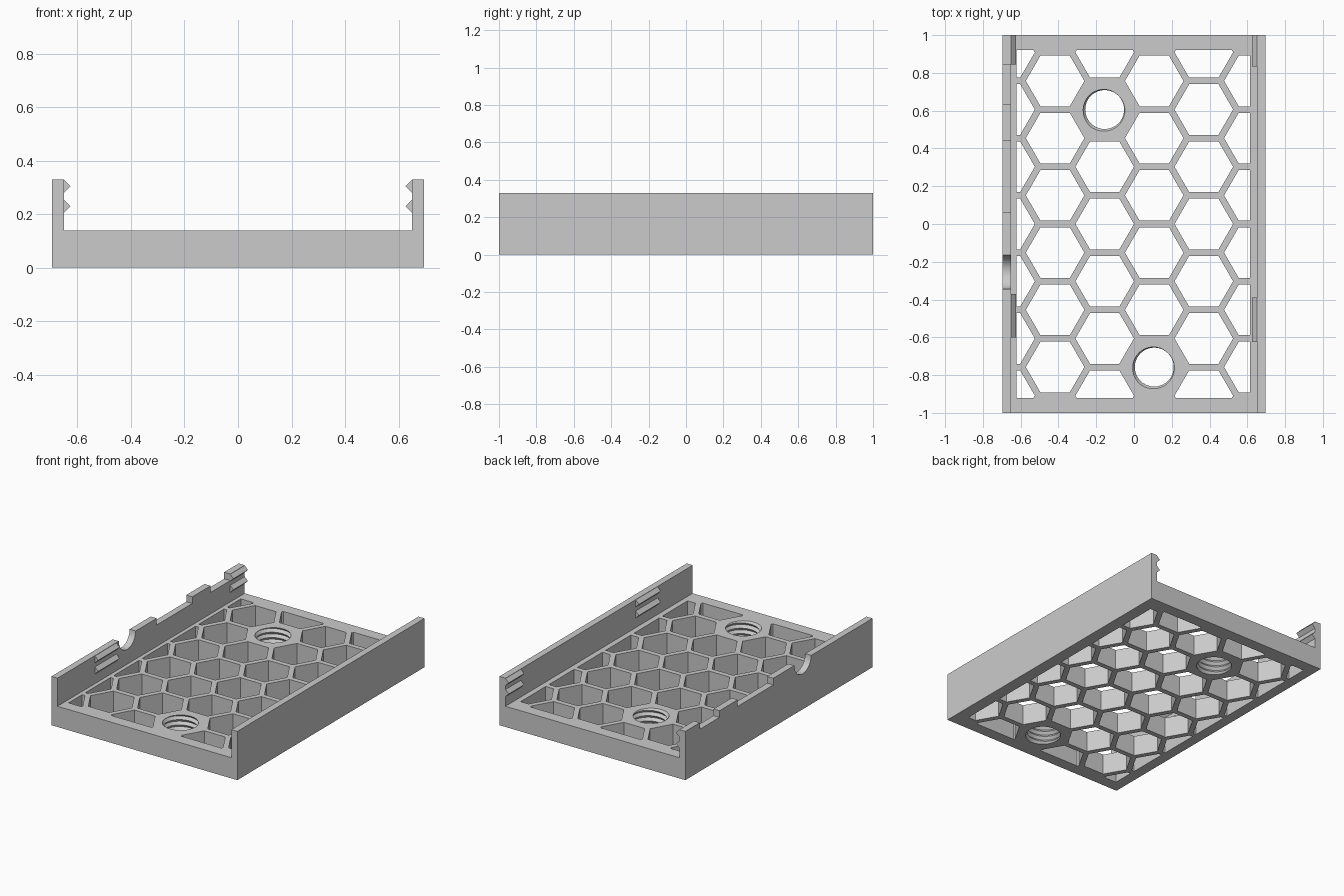
import bpy, bmesh
from math import sin, cos, pi, sqrt

if "Cube" in bpy.data.objects:
    bpy.data.objects.remove(bpy.data.objects["Cube"])

HALF_W, HALF_L, BASE_H, WALL_H, WALL_IN = 0.695, 1.0, 0.14, 0.33, 0.65

grey = bpy.data.materials.new("plain_grey")
grey.use_nodes = True
colour = (0.6, 0.6, 0.6, 1)
grey.diffuse_color = colour
grey.node_tree.nodes["Principled BSDF"].inputs["Base Color"].default_value = colour


def make_object(name, bm):
    bmesh.ops.recalc_face_normals(bm, faces=bm.faces)
    mesh = bpy.data.meshes.new(name)
    bm.to_mesh(mesh)
    bm.free()
    mesh.materials.append(grey)
    obj = bpy.data.objects.new(name, mesh)
    bpy.context.collection.objects.link(obj)
    return obj


def extrude(bm, faces, vec):
    """Turn flat faces into closed prisms."""
    result = bmesh.ops.extrude_face_region(bm, geom=faces, use_keep_orig=True)
    verts = [g for g in result["geom"] if isinstance(g, bmesh.types.BMVert)]
    bmesh.ops.translate(bm, verts=verts, vec=vec)


def prism_y(bm, xz, y0, y1):
    face = bm.faces.new([bm.verts.new((x, y0, z)) for x, z in xz])
    extrude(bm, [face], (0, y1 - y0, 0))


def prism_x(bm, yz, x0, x1):
    face = bm.faces.new([bm.verts.new((x0, y, z)) for y, z in yz])
    extrude(bm, [face], (x1 - x0, 0, 0))


# Tray body: U-shaped section run along the length
bm = bmesh.new()
half = [(HALF_W, 0), (HALF_W, WALL_H), (WALL_IN, WALL_H), (WALL_IN, BASE_H)]
prism_y(bm, half + [(-x, z) for x, z in reversed(half)], -HALF_L, HALF_L)
body = make_object("tray_body", bm)

# Honeycomb openings, clipped to the floor border, with two cells left solid
PITCH = 0.303
COL = PITCH * sqrt(3) / 2
HEX_R = 0.155
FIRST_X = -0.68
HOLES = {(2, 2): None, (3, -3): None}
bm = bmesh.new()
for c in range(6):
    for r in range(-3, 4):
        x = FIRST_X + c * COL
        y = (r + (0 if c % 2 == 0 else 0.5)) * PITCH
        if (c, r) in HOLES:
            HOLES[c, r] = (x, y)
            continue
        bm.faces.new([bm.verts.new((x + HEX_R * cos(k * pi / 3),
                                    y + HEX_R * sin(k * pi / 3), -0.05)) for k in range(6)])
for co, no in (((0.613, 0, 0), (1, 0, 0)), ((-0.623, 0, 0), (-1, 0, 0)),
               ((0, 0.92, 0), (0, 1, 0)), ((0, -0.92, 0), (0, -1, 0))):
    bmesh.ops.bisect_plane(bm, geom=bm.verts[:] + bm.edges[:] + bm.faces[:],
                           plane_co=co, plane_no=no, clear_outer=True)
extrude(bm, bm.faces[:], (0, 0, BASE_H + 0.1))


# Threaded holes: crest and root helices joined into a screw-shaped plug
def add_screw(bm, cx, cy, r_in=0.103, r_out=0.118, pitch=0.036, seg=40, rows=11):
    verts = {}

    def vert(k, j):
        if j == seg:
            k, j = k + 2, 0
        if (k, j) not in verts:
            a = 2 * pi * j / seg
            r = r_out if k % 2 else r_in
            z = -0.045 + pitch * (k / 2 + j / seg)
            verts[k, j] = bm.verts.new((cx + r * cos(a), cy + r * sin(a), z))
        return verts[k, j]

    sides = [bm.faces.new((vert(k, j), vert(k, j + 1), vert(k + 1, j + 1), vert(k + 1, j)))
             for k in range(rows) for j in range(seg)]
    rim = {e for f in sides for e in f.edges if e.is_boundary}
    caps = bmesh.ops.holes_fill(bm, edges=list(rim), sides=0)["faces"]
    bmesh.ops.poke(bm, faces=caps)
    bmesh.ops.triangulate(bm, faces=sides)


for cx, cy in HOLES.values():
    add_screw(bm, cx, cy)

# Notches and a round scoop in the top of the right wall
for y0, y1 in ((0.06, 0.44), (0.635, 0.845)):
    prism_x(bm, [(y0, 0.285), (y1, 0.285), (y1, 0.4), (y0, 0.4)], -0.75, -0.6)
prism_x(bm, [(-0.255 + 0.09 * cos(k * pi / 16), WALL_H + 0.09 * sin(k * pi / 16))
             for k in range(32)], -0.75, -0.6)
cutter = make_object("opening_cutter", bm)
cutter.hide_render = True

mod = body.modifiers.new("openings", "BOOLEAN")
mod.operation = "DIFFERENCE"
mod.solver = "EXACT"
mod.object = cutter
bpy.context.view_layer.objects.active = body
body.select_set(True)
bpy.ops.object.modifier_apply(modifier=mod.name)
bpy.data.objects.remove(cutter)
bpy.ops.object.shade_smooth_by_angle(angle=pi / 7)

# Snap ridges: two stacked wedges at each clip position on both walls
for side, sign, spans in (("left", 1, ((0.835, 1.0), (-0.625, -0.39))),
                          ("right", -1, ((0.845, 1.0), (-0.6, -0.37)))):
    for place, (y0, y1) in zip(("back", "front"), spans):
        bm = bmesh.new()
        for z in (0.304, 0.229):
            prism_y(bm, [(sign * WALL_IN, z - 0.024), (sign * (WALL_IN - 0.024), z),
                         (sign * WALL_IN, z + 0.024)], y0, y1)
        make_object(f"{side}_{place}_snap_ridges", bm)
